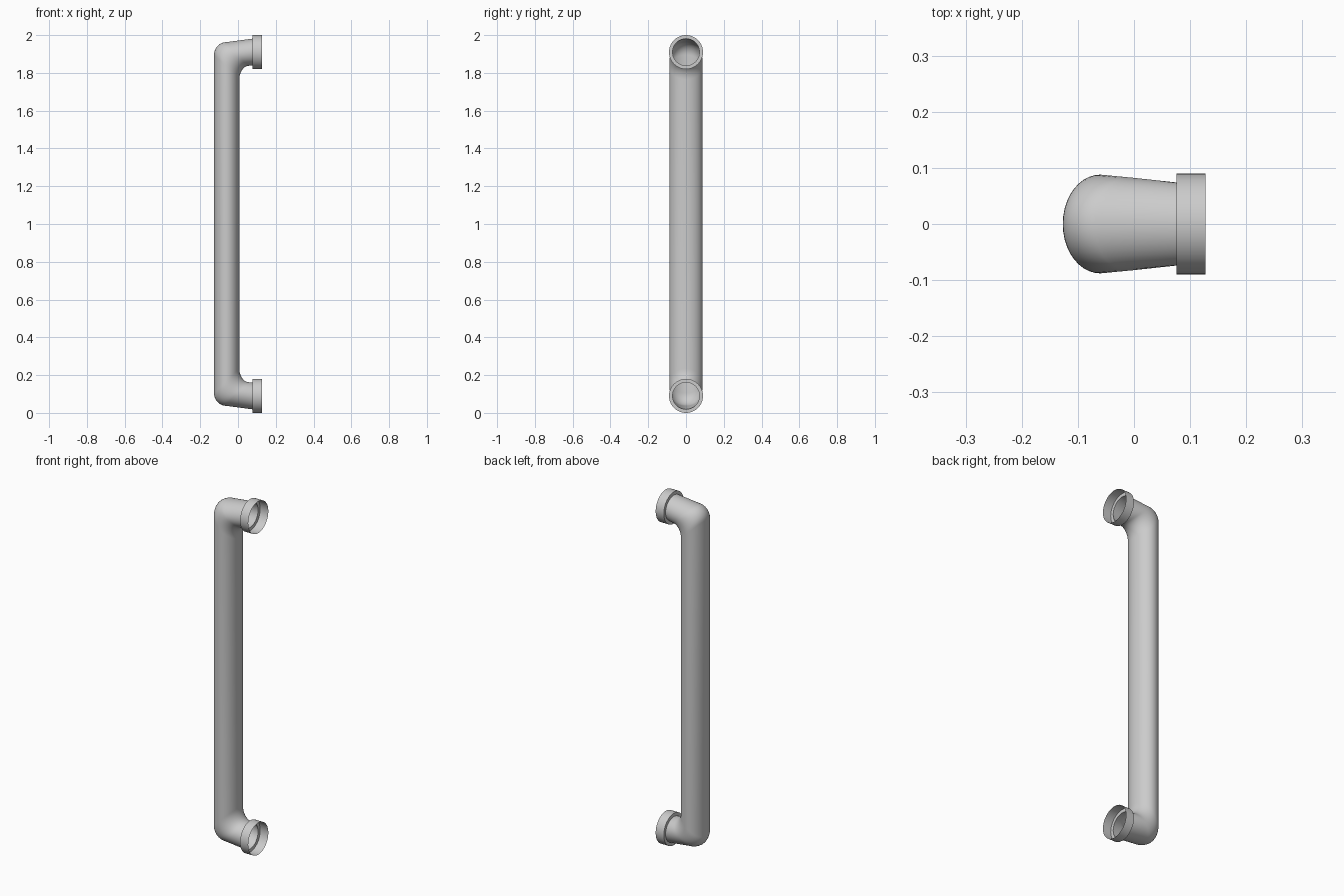
import bpy, bmesh, math

if "Cube" in bpy.data.objects:
    bpy.data.objects.remove(bpy.data.objects["Cube"])

SIDES = 40
MID = 1.0  # mirror height


def loft(name, stations):
    """Skin elliptical rings given as (outer x, z), (inner x, z), half width; mirrored about z = MID."""
    bm = bmesh.new()
    prev = None
    for (ox, oz), (ix, iz), w in stations:
        cx, cz = (ox + ix) / 2, (oz + iz) / 2
        dx, dz = (ix - ox) / 2, (iz - oz) / 2
        ring = []
        for i in range(SIDES):
            a = 2 * math.pi * i / SIDES
            c, s = math.cos(a), math.sin(a)
            ring.append(bm.verts.new((cx + dx * c, w * s, cz + dz * c - MID)))
        if prev:
            for i in range(SIDES):
                j = (i + 1) % SIDES
                bm.faces.new((prev[i], prev[j], ring[j], ring[i]))
        prev = ring
    bmesh.ops.recalc_face_normals(bm, faces=bm.faces)
    me = bpy.data.meshes.new(name)
    bm.to_mesh(me)
    bm.free()
    ob = bpy.data.objects.new(name, me)
    ob.location.z = MID
    bpy.context.collection.objects.link(ob)
    bpy.ops.object.select_all(action='DESELECT')
    ob.select_set(True)
    bpy.context.view_layer.objects.active = ob
    bpy.ops.object.shade_smooth_by_angle(angle=math.radians(35))
    mod = ob.modifiers.new("mirror", 'MIRROR')
    mod.use_axis = (False, False, True)
    mod.merge_threshold = 0.0005
    return ob


# Tubular grip: straight bar, rounded elbow, tapering arm
path = [((-0.127, MID), (0.007, MID), 0.088)]
STEPS = 10
for k in range(STEPS + 1):
    t = math.pi / 2 * k / STEPS
    c, s = math.cos(t), math.sin(t)
    outer = (-0.060 - 0.067 * c, 0.105 - 0.068 * s)
    inner = (0.060 - 0.053 * c, 0.235 - 0.073 * s)
    mx = (outer[0] + inner[0]) / 2
    path.append((outer, inner, 0.088 - 0.013 * max(0, mx + 0.06) / 0.135))
path.append(((0.076, 0.019), (0.076, 0.161), 0.074))
loft("grip_tube", path)

# Open socket collars at both ends of the grip
R, CZ = 0.09, 0.09
collar = [((x, CZ - r), (x, CZ + r), r)
          for x, r in ((0.076, 0.071), (0.076, R), (0.127, R))]
loft("end_collars", collar)
